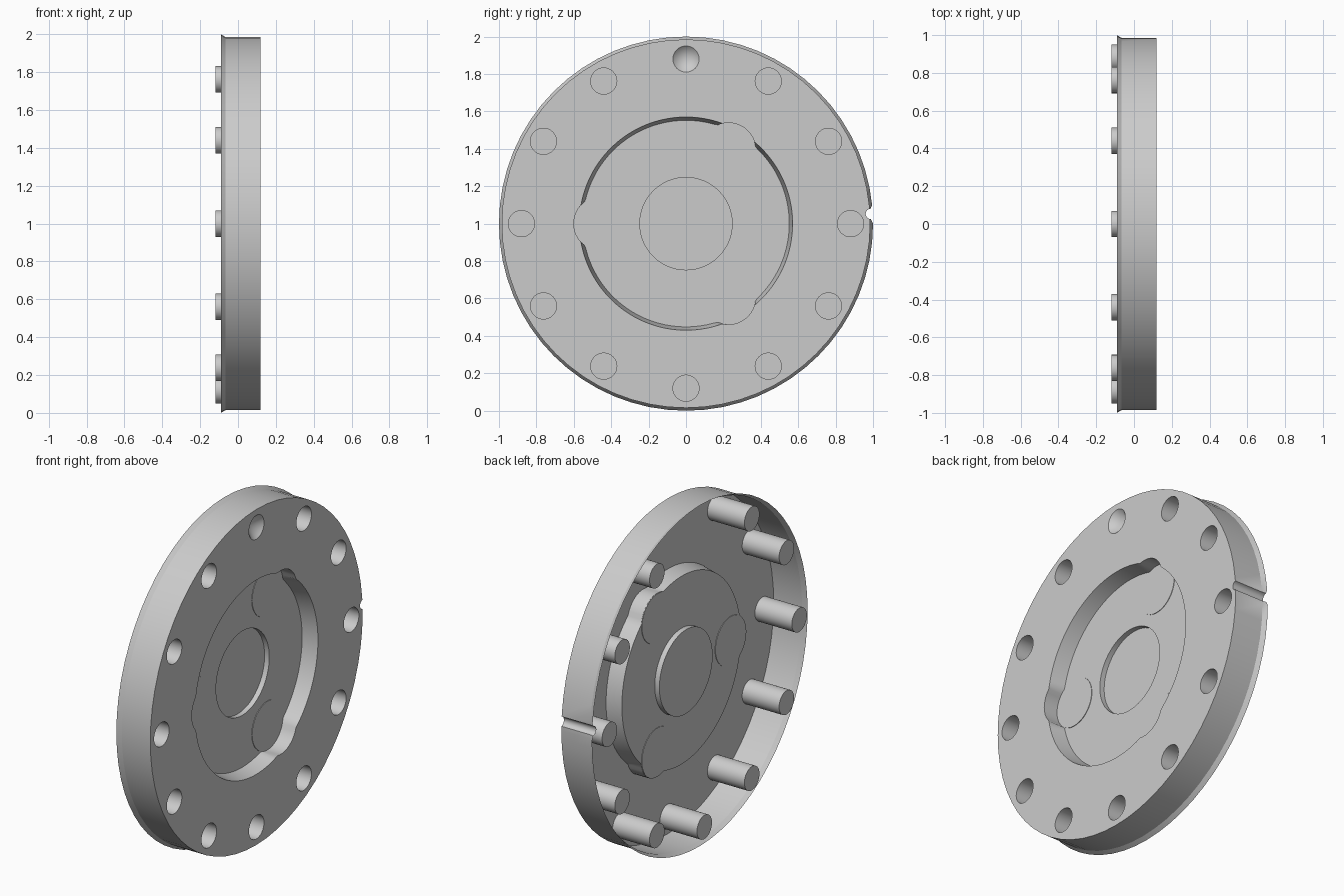
import bpy, bmesh
from math import sin, cos, pi, radians, sqrt
from mathutils import Vector

if "Cube" in bpy.data.objects:
    bpy.data.objects.remove(bpy.data.objects["Cube"], do_unlink=True)

grey = bpy.data.materials.new("light grey metal")
grey.use_nodes = True
tone = (0.6, 0.6, 0.6, 1)
grey.diffuse_color = tone
grey.node_tree.nodes["Principled BSDF"].inputs["Base Color"].default_value = tone

# Depths along the disc axis (x)
FRONT, BACK = 0.12, -0.09
FLOOR = FRONT - 0.09
HUB = FLOOR - 0.03
PIN_END = -0.12
PIN_R, PIN_RING = 0.07, 0.88
LOBE_R, LOBE_RING = 0.145, 0.455
LOBES = [radians(a) for a in (60, 180, 300)]
GROOVE_R, GROOVE_RING, GROOVE_AT = 0.028, 0.99, radians(3)


def circle(r, cy=0, cz=0, n=64):
    return [(cy + r * cos(2 * pi * i / n), cz + r * sin(2 * pi * i / n)) for i in range(n)]


def recess_outline(r, n=180):
    """Round recess with three lobes bulging past its edge."""
    pts = []
    for i in range(n):
        t, rad = 2 * pi * i / n, r
        for a in LOBES:
            under = LOBE_R ** 2 - (LOBE_RING * sin(t - a)) ** 2
            if under > 0 and cos(t - a) > 0:
                rad = max(rad, LOBE_RING * cos(t - a) + sqrt(under))
        pts.append((rad * cos(t), rad * sin(t)))
    return pts


def rim_outline(r, n=64):
    """Outer circle with one half-round groove cut in the side."""
    half = GROOVE_R / GROOVE_RING
    angles = [2 * pi * i / n for i in range(n)]
    angles = [a for a in angles if abs(a - GROOVE_AT) > half * 1.1]
    angles += [GROOVE_AT + half * sin(pi * k / 12) for k in range(-6, 7)]
    pts = []
    for t in sorted(angles):
        rad, d = r, t - GROOVE_AT
        under = GROOVE_R ** 2 - (GROOVE_RING * sin(d)) ** 2
        if abs(d) <= half and under >= 0:
            rad = min(r, GROOVE_RING * cos(d) - sqrt(under))
        pts.append((rad * cos(t), rad * sin(t)))
    return pts


def ring(bm, pts, x):
    return [bm.verts.new((x, y, z + 1)) for y, z in pts]


def wall(bm, a, b):
    for i in range(len(a)):
        j = (i + 1) % len(a)
        bm.faces.new((a[i], a[j], b[j], b[i]))


def sheet(bm, loops):
    """Fill a flat face; every loop after the first is a hole."""
    edges = []
    for vs in loops:
        for i in range(len(vs)):
            e = (vs[i - 1], vs[i])
            edges.append(bm.edges.get(e) or bm.edges.new(e))
    bmesh.ops.triangle_fill(bm, use_beauty=True, use_dissolve=False,
                            edges=edges, normal=Vector((1, 0, 0)))


def finish(name, bm):
    bmesh.ops.recalc_face_normals(bm, faces=bm.faces[:])
    me = bpy.data.meshes.new(name)
    bm.to_mesh(me)
    bm.free()
    me.materials.append(grey)
    ob = bpy.data.objects.new(name, me)
    bpy.context.collection.objects.link(ob)
    bpy.ops.object.select_all(action='DESELECT')
    ob.select_set(True)
    bpy.context.view_layer.objects.active = ob
    bpy.ops.object.shade_smooth_by_angle(angle=radians(30))


def ring_spot(k):
    a = k * pi / 6
    return PIN_RING * cos(a), PIN_RING * sin(a)


# Front plate with openings for the recess and the ring of sockets
bm = bmesh.new()
openings = [ring(bm, rim_outline(0.985), FRONT), ring(bm, recess_outline(0.57), FRONT)]
openings += [ring(bm, circle(PIN_R, *ring_spot(k), n=32), FRONT) for k in range(12)]
sheet(bm, openings)
finish("front_plate", bm)

# Thin outer rim, flaring into a small lip at the back
bm = bmesh.new()
sections = [(0.985, FRONT), (0.985, BACK + 0.025), (1.0, BACK)]
loops = [ring(bm, rim_outline(r), x) for r, x in sections]
for a, b in zip(loops, loops[1:]):
    wall(bm, a, b)
finish("outer_rim", bm)

# Lobed recess with a slightly tapered wall and a deeper round hub
bm = bmesh.new()
top = ring(bm, recess_outline(0.57), FRONT)
bottom = ring(bm, recess_outline(0.552), FLOOR)
hub_top = ring(bm, circle(0.247), FLOOR)
hub_end = ring(bm, circle(0.247), HUB)
wall(bm, top, bottom)
sheet(bm, [bottom, hub_top])
wall(bm, hub_top, hub_end)
bm.faces.new(hub_end)
finish("lobed_recess", bm)

# Thin round pads in the lobes
for i, a in enumerate(LOBES):
    bm = bmesh.new()
    pts = circle(LOBE_R - 0.002, LOBE_RING * cos(a), LOBE_RING * sin(a), 48)
    near, far = ring(bm, pts, FLOOR + 0.003), ring(bm, pts, FLOOR - 0.003)
    wall(bm, near, far)
    bm.faces.new(near)
    bm.faces.new(far)
    finish(f"lobe_pad_{i + 1}", bm)

# Hollow pins closed at the back; the top position is a shallow cone
for k in range(12):
    bm = bmesh.new()
    mouth = ring(bm, circle(PIN_R, *ring_spot(k), n=32), FRONT)
    if k == 3:
        y, z = ring_spot(k)
        tip = bm.verts.new((FRONT - 0.07, y, z + 1))
        for i in range(len(mouth)):
            bm.faces.new((mouth[i - 1], mouth[i], tip))
        finish("cone_socket", bm)
    else:
        end = ring(bm, circle(PIN_R, *ring_spot(k), n=32), PIN_END)
        wall(bm, mouth, end)
        bm.faces.new(end)
        finish(f"hollow_pin_{k + 1}", bm)
